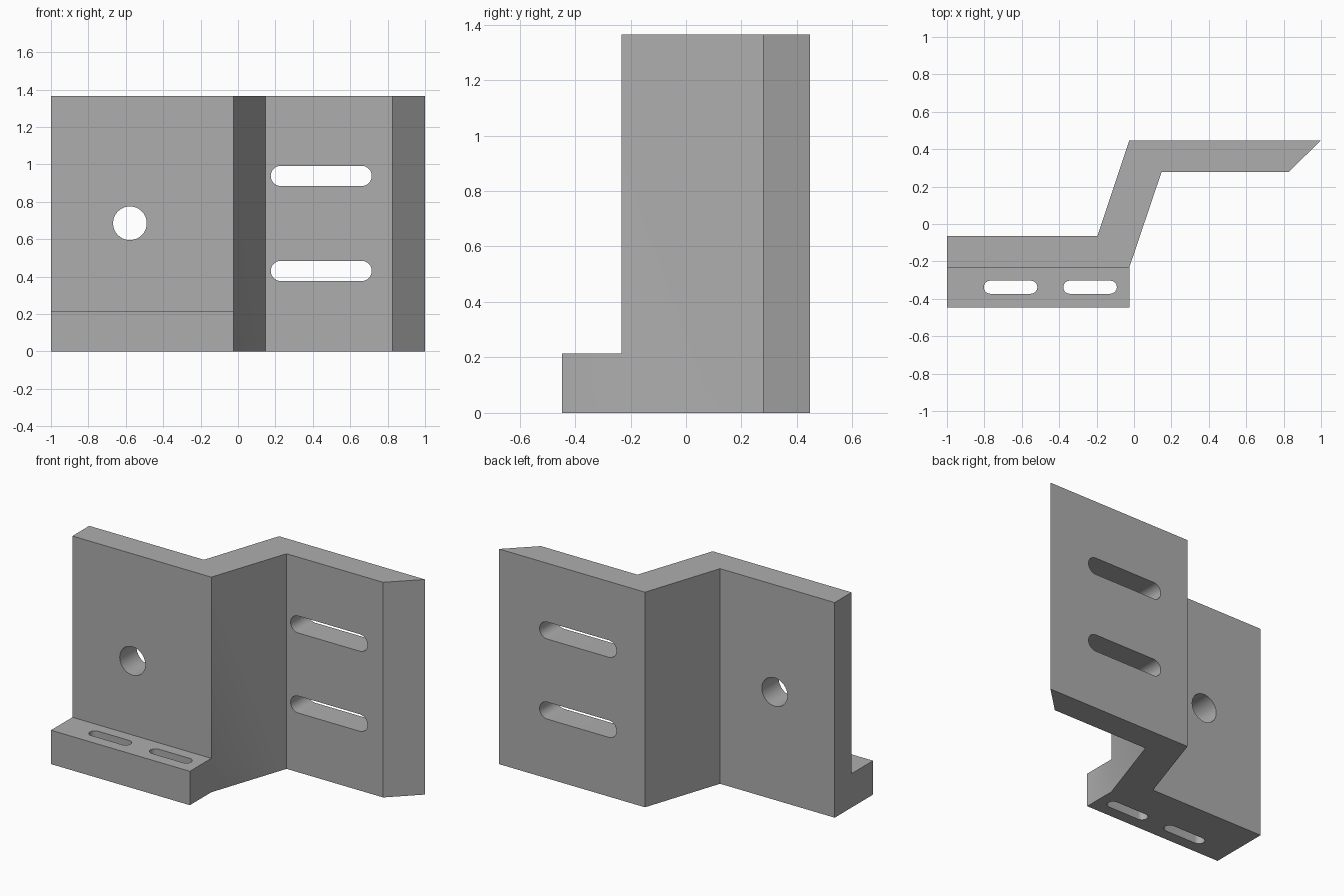
import bpy
import bmesh
import math
from mathutils import Matrix

HEIGHT = 1.365

if "Cube" in bpy.data.objects:
    bpy.data.objects.remove(bpy.data.objects["Cube"], do_unlink=True)

steel = bpy.data.materials.new("grey metal")
steel.use_nodes = True
grey = (0.42, 0.42, 0.42, 1.0)
steel.diffuse_color = grey
steel.node_tree.nodes["Principled BSDF"].inputs["Base Color"].default_value = grey


def prism(name, outline, start, end, along_y=False):
    """Extrude a flat outline along z, or along y with the outline in x and z."""
    bm = bmesh.new()
    face = bm.faces.new([bm.verts.new((a, b, start)) for a, b in outline])
    top = bmesh.ops.extrude_face_region(bm, geom=[face])["geom"]
    bmesh.ops.translate(bm, vec=(0, 0, end - start),
                        verts=[g for g in top if isinstance(g, bmesh.types.BMVert)])
    if along_y:
        swap = Matrix(((1, 0, 0), (0, 0, 1), (0, 1, 0)))
        bmesh.ops.transform(bm, matrix=swap.to_4x4(), verts=bm.verts)
    bmesh.ops.recalc_face_normals(bm, faces=bm.faces)
    mesh = bpy.data.meshes.new(name)
    bm.to_mesh(mesh)
    bm.free()
    mesh.materials.append(steel)
    obj = bpy.data.objects.new(name, mesh)
    bpy.context.collection.objects.link(obj)
    return obj


def slot(cx, cy, length, radius, steps=20):
    """Outline with rounded ends; zero length gives a circle."""
    points = []
    for side in (1, -1):
        for i in range(steps + (length > 0)):
            a = math.pi * (i / steps - 0.5) + (math.pi if side < 0 else 0)
            points.append((cx + side * length / 2 + radius * math.cos(a),
                           cy + radius * math.sin(a)))
    return points


def combine(target, tool, operation):
    mod = target.modifiers.new(tool.name, "BOOLEAN")
    mod.operation = operation
    mod.solver = "EXACT"
    mod.object = tool
    tool.hide_render = True
    bpy.context.view_layer.objects.active = target
    bpy.ops.object.modifier_apply(modifier=mod.name)
    bpy.data.objects.remove(tool, do_unlink=True)


# Stepped upright plate with a mitred free end
bracket = prism("stepped_bracket", [
    (-1, -0.232), (-0.025, -0.232), (0.147, 0.277), (0.825, 0.277),
    (1, 0.447), (-0.025, 0.447), (-0.195, -0.063), (-1, -0.063)], 0, HEIGHT)

# Foot ledge along the front, embedded in the plate
ledge = prism("foot_ledge", [
    (-1, -0.447), (-0.025, -0.447), (-0.025, -0.232),
    (-0.08, -0.15), (-1, -0.15)], 0, 0.215)
combine(bracket, ledge, "UNION")

# Round hole in the front plate
combine(bracket, prism("round_hole", slot(-0.578, 0.685, 0, 0.09), -0.4, 0.1, True),
        "DIFFERENCE")

# Two long slots in the rear plate
for z in (0.43, 0.938):
    combine(bracket, prism("plate_slot", slot(0.445, z, 0.432, 0.054), 0.2, 0.6, True),
            "DIFFERENCE")

# Two small slots down through the ledge
for x in (-0.66, -0.235):
    combine(bracket, prism("ledge_slot", slot(x, -0.338, 0.216, 0.035), -0.1, 0.3),
            "DIFFERENCE")

bpy.ops.object.select_all(action="DESELECT")
bracket.select_set(True)
bpy.context.view_layer.objects.active = bracket
bpy.ops.object.shade_smooth_by_angle(angle=math.radians(25))
